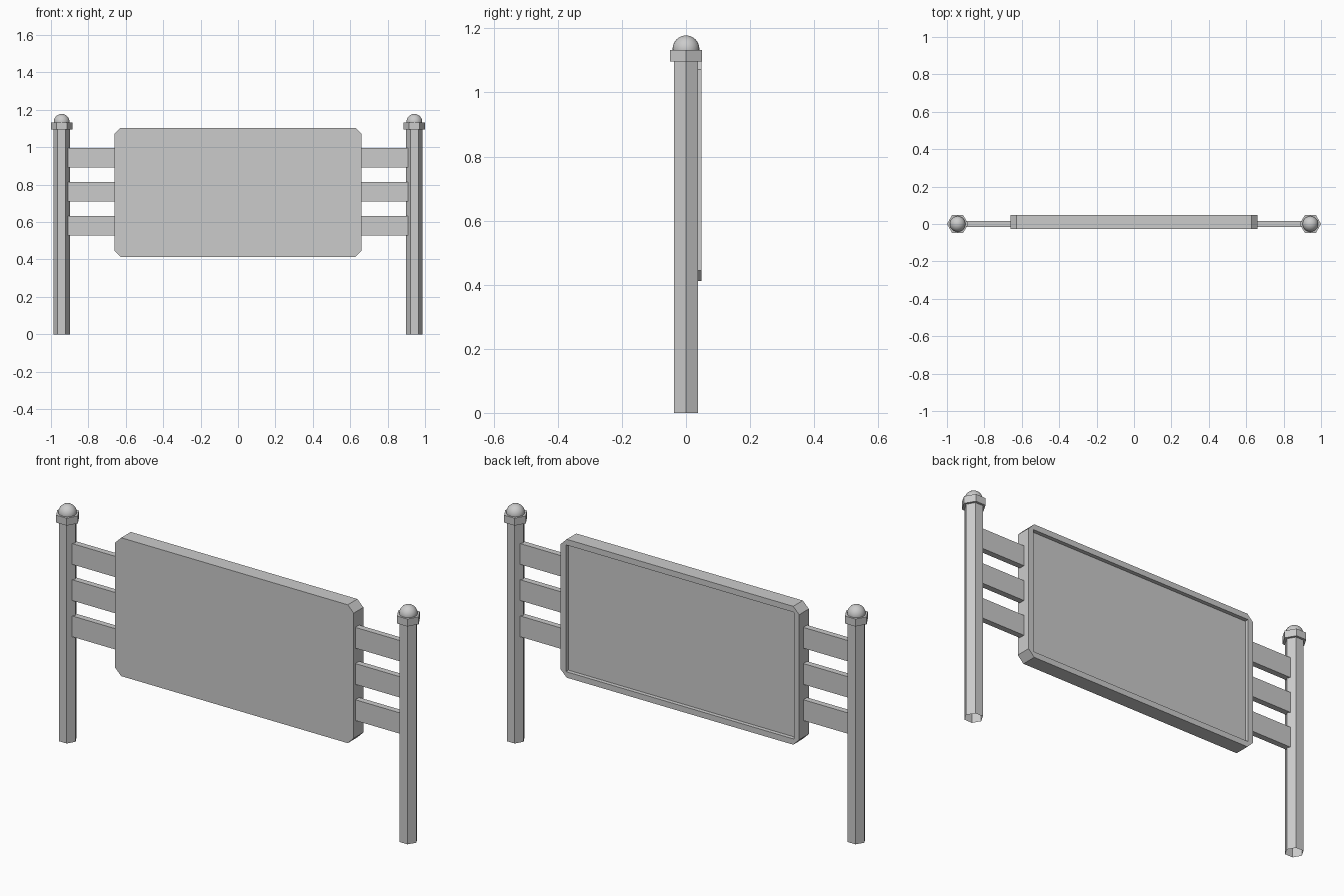
import bpy, bmesh
from math import cos, sin, pi

if "Cube" in bpy.data.objects:
    bpy.data.objects.remove(bpy.data.objects["Cube"])


def make(name, bm):
    bmesh.ops.recalc_face_normals(bm, faces=bm.faces)
    me = bpy.data.meshes.new(name)
    bm.to_mesh(me)
    bm.free()
    ob = bpy.data.objects.new(name, me)
    bpy.context.collection.objects.link(ob)
    return ob


def hex_prism(name, x, r, z0, z1, open_bottom=False):
    # hexagon with corners pointing along x
    bm = bmesh.new()
    ring = [bm.verts.new((x + r * cos(i * pi / 3), r * sin(i * pi / 3), z0)) for i in range(6)]
    base = bm.faces.new(ring)
    ext = bmesh.ops.extrude_face_region(bm, geom=[base], use_keep_orig=True)
    bmesh.ops.translate(bm, vec=(0, 0, z1 - z0),
                        verts=[g for g in ext["geom"] if isinstance(g, bmesh.types.BMVert)])
    ob_faces = [f for f in bm.faces if all(abs(v.co.z - z0) < 1e-5 for v in f.verts)]
    if open_bottom:
        bmesh.ops.delete(bm, geom=ob_faces, context='FACES_ONLY')
    return make(name, bm)


# Posts with hexagonal caps and round finials
for side, x in (("left", -0.943), ("right", 0.943)):
    hex_prism(side + "_post", x, 0.044, 0.0, 1.11, open_bottom=True)
    hex_prism(side + "_post_cap", x, 0.057, 1.096, 1.133)
    bpy.ops.mesh.primitive_uv_sphere_add(segments=24, ring_count=12, radius=0.042,
                                         location=(x, 0, 1.136))
    finial = bpy.context.object
    finial.name = side + "_finial"
    bpy.ops.object.shade_smooth()

# Horizontal rails running behind the board from post to post
for i, z in enumerate((0.581, 0.762, 0.943)):
    bpy.ops.mesh.primitive_cube_add(size=1, location=(0, 0, z))
    rail = bpy.context.object
    rail.name = f"rail_{i + 1}"
    rail.dimensions = (1.84, 0.03, 0.104)

# Board: clipped-corner panel with a rectangular recess in the back
X, Z0, Z1, C = 0.66, 0.412, 1.104, 0.033
FRONT, BACK, FLOOR, RIM = -0.028, 0.048, 0.028, 0.029
outline = [(-X + C, Z0), (X - C, Z0), (X, Z0 + C), (X, Z1 - C),
           (X - C, Z1), (-X + C, Z1), (-X, Z1 - C), (-X, Z0 + C)]
inner = [(-X + RIM, Z0 + RIM), (X - RIM, Z0 + RIM), (X - RIM, Z1 - RIM), (-X + RIM, Z1 - RIM)]

bm = bmesh.new()
front = [bm.verts.new((x, FRONT, z)) for x, z in outline]
back = [bm.verts.new((x, BACK, z)) for x, z in outline]
lip = [bm.verts.new((x, BACK, z)) for x, z in inner]
floor = [bm.verts.new((x, FLOOR, z)) for x, z in inner]
bm.faces.new(front)
bm.faces.new(floor)
for i in range(8):
    j = (i + 1) % 8
    bm.faces.new((front[i], front[j], back[j], back[i]))
for i in range(4):
    j = (i + 1) % 4
    bm.faces.new((lip[i], lip[j], floor[j], floor[i]))
    a, b, c = back[2 * i], back[2 * i + 1], back[(2 * i + 2) % 8]
    bm.faces.new((a, b, lip[j], lip[i]))      # rim strip
    bm.faces.new((b, c, lip[j]))              # rim corner
make("board", bm)
